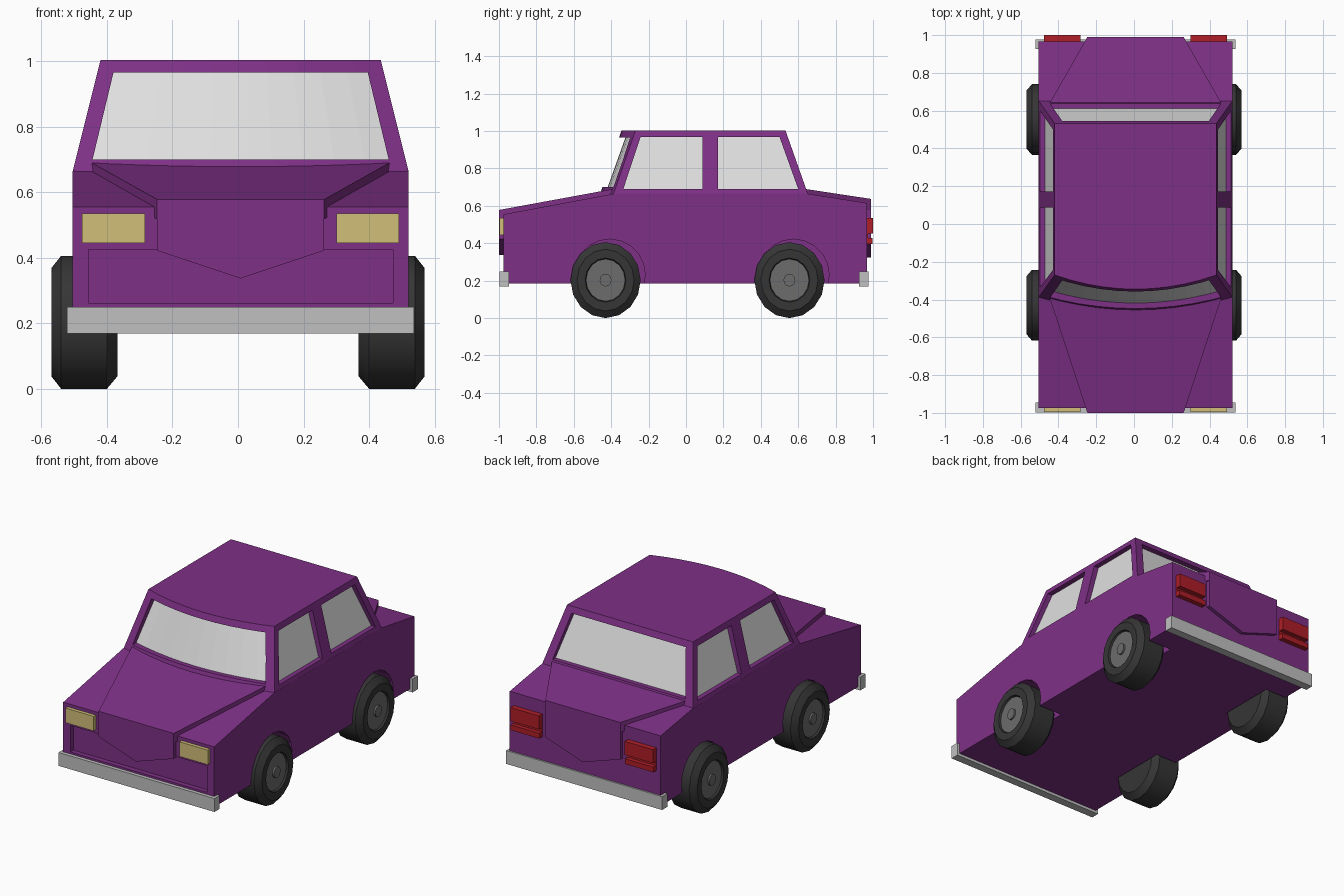
import bpy, bmesh, math

cube = bpy.data.objects.get("Cube")
if cube:
    bpy.data.objects.remove(cube, do_unlink=True)

CX = 0.008      # body centre line
HALF = 0.513    # body half width


def material(name, r, g, b):
    m = bpy.data.materials.new(name)
    m.use_nodes = True
    m.diffuse_color = (r, g, b, 1)
    m.node_tree.nodes["Principled BSDF"].inputs["Base Color"].default_value = (r, g, b, 1)
    return m


paint = material("purple_paint", 0.21, 0.03, 0.24)
glass = material("pale_glass", 0.74, 0.74, 0.74)
chrome = material("bumper_grey", 0.53, 0.53, 0.53)
rubber = material("tyre_rubber", 0.036, 0.036, 0.036)
steel = material("wheel_grey", 0.15, 0.15, 0.15)
lamp = material("headlight_yellow", 0.64, 0.52, 0.19)
red = material("tail_light_red", 0.43, 0.013, 0.021)


def loft(name, loops, mat):
    """Closed solid through matching loops of points."""
    bm = bmesh.new()
    rings = [[bm.verts.new(p) for p in loop] for loop in loops]
    n = len(rings[0])
    for a, b in zip(rings, rings[1:]):
        for i in range(n):
            j = (i + 1) % n
            bm.faces.new((a[i], a[j], b[j], b[i]))
    bm.faces.new(rings[0])
    bm.faces.new(rings[-1])
    bmesh.ops.recalc_face_normals(bm, faces=bm.faces)
    mesh = bpy.data.meshes.new(name)
    bm.to_mesh(mesh)
    bm.free()
    mesh.materials.append(mat)
    ob = bpy.data.objects.new(name, mesh)
    bpy.context.collection.objects.link(ob)
    return ob


def prism_x(name, yz, x0, x1, mat):
    return loft(name, [[(x, y, z) for y, z in yz] for x in (x0, x1)], mat)


def prism_y(name, xz, y0, y1, mat):
    return loft(name, [[(CX + x, y, z) for x, z in xz] for y in (y0, y1)], mat)


def box(name, x, half, y0, y1, z0, z1, mat):
    rect = [(x - half, z0), (x + half, z0), (x + half, z1), (x - half, z1)]
    return prism_y(name, rect, y0, y1, mat)


def cut(ob, cutter):
    cutter.hide_render = True
    mod = ob.modifiers.new("cut", "BOOLEAN")
    mod.operation = "DIFFERENCE"
    mod.solver = "EXACT"
    mod.object = cutter
    bpy.context.view_layer.objects.active = ob
    bpy.ops.object.modifier_apply(modifier=mod.name)
    bpy.data.objects.remove(cutter, do_unlink=True)


# Lower body with wheel arches and a sunken front panel
body = prism_x("body", [(-0.975, 0.185), (-0.975, 0.555), (-0.385, 0.665),
                        (0.65, 0.665), (0.967, 0.615), (0.967, 0.185)],
               CX - HALF, CX + HALF, paint)
AXLES = {"front": -0.43, "rear": 0.553}
for axle in AXLES.values():
    for s in (-1, 1):
        arch = [(axle + 0.022 + 0.19 * math.cos(k * math.tau / 20),
                 0.232 + 0.19 * math.sin(k * math.tau / 20)) for k in range(20)]
        cut(body, prism_x("arch_cutter", arch, s * 0.36, s * 0.7, paint))
cut(body, box("panel_cutter", 0, 0.465, -1.1, -0.945, 0.262, 0.425, paint))


# Cabin with a bowed front, opened by window cutters
def cabin_loop(half, front, bow, rear, z):
    ts = [k / 5 - 1 for k in range(11)]
    pts = [(CX + half * t, front - bow * (1 - t * t), z) for t in ts]
    return pts + [(CX + half, rear, z), (CX - half, rear, z)]


def cabin_solid(name, inset, top, mat):
    return loft(name, [
        cabin_loop(HALF - inset, -0.388 + inset, 0.072, 0.652 - inset, 0.663),
        cabin_loop(0.428 - inset, -0.27 + inset, 0.075, 0.532 - inset, top)], mat)


cabin = cabin_solid("cabin", 0, 1.003, paint)
front_side = [(-0.335, 0.69), (-0.243, 0.968), (0.088, 0.968), (0.088, 0.69)]
rear_side = [(0.172, 0.69), (0.172, 0.968), (0.5, 0.968), (0.6, 0.69)]
screen = [(-0.452, 0.7), (0.452, 0.7), (0.388, 0.966), (-0.388, 0.966)]
cut(cabin, prism_x("front_window_cutter", front_side, -0.8, 0.8, paint))
cut(cabin, prism_x("rear_window_cutter", rear_side, -0.8, 0.8, paint))
cut(cabin, prism_y("screen_cutter", screen, -0.8, 0.9, paint))
cabin_solid("window_glass", 0.028, 0.985, glass)


# Raised hood and trunk lids, each with a pointed end plate
def lid(name, y_in, z_in, y_out, z_out, z_corner, z_point):
    top = [(CX - 0.255, y_out, z_out), (CX + 0.255, y_out, z_out),
           (CX + 0.455, y_in, z_in), (CX - 0.455, y_in, z_in)]
    loft(name, [[(x, y, z - 0.06) for x, y, z in top], top], paint)
    plate = [(-0.255, z_out - 0.004), (0.255, z_out - 0.004), (0.255, z_corner),
             (0, z_point), (-0.255, z_corner)]
    prism_y(name + "_plate", plate, y_out, y_out * 0.94, paint)


lid("hood", -0.39, 0.69, -1.0, 0.578, 0.422, 0.337)
lid("trunk", 0.64, 0.69, 0.99, 0.637, 0.41, 0.325)

# Bumpers
box("front_bumper", 0, 0.53, -0.997, -0.946, 0.168, 0.25, chrome)
box("rear_bumper", 0, 0.53, 0.926, 0.977, 0.168, 0.25, chrome)

# Lights and wheels on each side
for s, side in ((-1, "right"), (1, "left")):
    box(side + "_headlight", s * 0.388, 0.096, -0.996, -0.95, 0.445, 0.535, lamp)
    box(side + "_tail_light", s * 0.388, 0.097, 0.95, 1.0, 0.452, 0.535, red)
    box(side + "_tail_light_base", s * 0.388, 0.097, 0.95, 0.972, 0.395, 0.535, red)
    box(side + "_reverse_light", s * 0.388, 0.097, 0.95, 0.997, 0.395, 0.427, red)

    for end, axle in AXLES.items():
        def lathe(part, profile, mat):
            rings = [[(s * x, axle + 0.925 * r * math.cos(k * math.tau / 16),
                       0.203 + r * math.sin(k * math.tau / 16)) for k in range(16)]
                     for x, r in profile]
            ob = loft(f"{end}_{side}_{part}", rings, mat)
            bpy.ops.object.select_all(action="DESELECT")
            ob.select_set(True)
            bpy.context.view_layer.objects.active = ob
            bpy.ops.object.shade_smooth_by_angle(angle=math.radians(30))

        lathe("tyre", [(0.368, 0.165), (0.4, 0.203), (0.54, 0.203), (0.57, 0.165),
                       (0.568, 0.118), (0.553, 0.113)], rubber)
        lathe("rim", [(0.5, 0.112), (0.557, 0.112)], steel)
        lathe("hub", [(0.5, 0.034), (0.568, 0.034)], steel)
